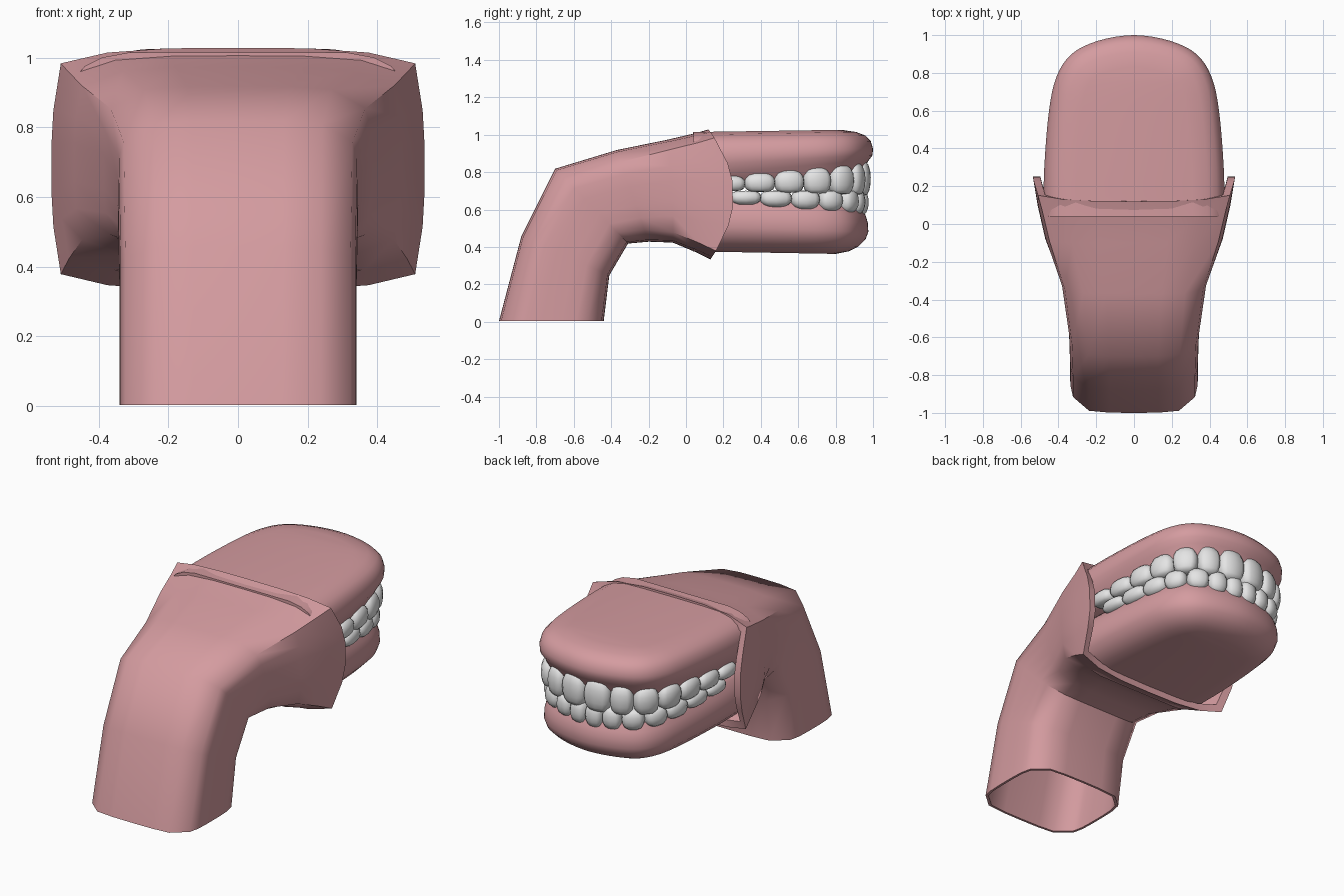
import bpy, bmesh, math
from mathutils import Vector

if "Cube" in bpy.data.objects:
    bpy.data.objects.remove(bpy.data.objects["Cube"])


def material(name, rgb):
    m = bpy.data.materials.new(name)
    m.diffuse_color = (*rgb, 1)
    m.use_nodes = True
    m.node_tree.nodes["Principled BSDF"].inputs["Base Color"].default_value = m.diffuse_color
    return m


PINK = material("gum pink", (0.66, 0.33, 0.35))
WHITE = material("tooth white", (0.78, 0.78, 0.78))


def finish(bm, name, mat, angle):
    bmesh.ops.recalc_face_normals(bm, faces=bm.faces[:])
    me = bpy.data.meshes.new(name)
    bm.to_mesh(me)
    bm.free()
    me.materials.append(mat)
    me.shade_smooth()
    me.set_sharp_from_angle(angle=math.radians(angle))
    ob = bpy.data.objects.new(name, me)
    bpy.context.collection.objects.link(ob)
    return ob


def bridge(bm, a, b, closed):
    n = len(a)
    for i in range(n if closed else n - 1):
        j = (i + 1) % n
        bm.faces.new((a[i], a[j], b[j], b[i]))


# Throat sleeve: bent tube with a flared, folded lip
# each section: top y, top z, bottom y, bottom z, half width, bulge, corner
SECTIONS = [
    (-1.00, .015, -.44, .015, .34, 0, .70),
    (-.88, .47, -.41, .26, .34, 0, .70),
    (-.70, .83, -.31, .43, .345, 0, .70),
    (-.37, .93, -.20, .44, .385, 0, .74),
    (-.10, .985, -.07, .435, .47, .01, .80),
    (.05, 1.02, .05, .385, .51, .05, .84),
    (.12, 1.04, .13, .345, .535, .13, .87),
]


def sleeve_ring(bm, sec, wall):
    ty, tz, by, bz, w, bulge, k = sec
    top, bot = Vector((0, ty, tz)), Vector((0, by, bz))
    mid, half = (top + bot) / 2, (top - bot) / 2
    fwd = Vector((0, half.z, -half.y)).normalized()
    q = [(0, 1), (.38, .995), (.70, .96), (.95, k), (.99, .48), (1, .2)]
    right = q + [(u, -v) for u, v in reversed(q)]
    prof = right + [(-u, v) for u, v in reversed(right[1:-1])]
    su, sv = 1 - wall / w, 1 - wall / half.length
    return [bm.verts.new(mid + half * v * sv + Vector((u * w * su, 0, 0))
                         + fwd * bulge * (1 - v * v)) for u, v in prof]


bm = bmesh.new()
outer = [sleeve_ring(bm, s, 0) for s in SECTIONS]
inner = [sleeve_ring(bm, s, .014 + .026 * (i / 6) ** 2) for i, s in enumerate(SECTIONS)]
rings = outer + inner[::-1]
for i, ring in enumerate(rings):
    bridge(bm, ring, rings[(i + 1) % len(rings)], True)
bmesh.ops.translate(bm, verts=bm.verts[:], vec=(0, 0, -.012))
finish(bm, "throat_sleeve", PINK, 50)

# Jaw arch outline, smoothed through a few control points
HALF = [(.48, .04), (.475, .3), (.45, .6), (.41, .78), (.33, .9), (.19, .97)]
CTRL = [Vector(p) for p in HALF] + [Vector((0, 1.0))] + [Vector((-x, y)) for x, y in reversed(HALF)]


def smooth_path(c, steps):
    out = []
    for i in range(len(c) - 1):
        p0, p1, p2 = c[max(i - 1, 0)], c[i], c[i + 1]
        p3 = c[min(i + 2, len(c) - 1)]
        for s in range(steps):
            t = s / steps
            out.append(.5 * (2 * p1 + (p2 - p0) * t + (2 * p0 - 5 * p1 + 4 * p2 - p3) * t * t
                             + (3 * p1 - p0 - 3 * p2 + p3) * t ** 3))
    return out + [c[-1].copy()]


ARCH = smooth_path(CTRL, 4)


def tangent(i):
    return (ARCH[min(i + 1, len(ARCH) - 1)] - ARCH[max(i - 1, 0)]).normalized()


def inset(i, d):
    t = tangent(i)
    return ARCH[i] + Vector((-t.y, t.x)) * d


# Gums: layers of (inset, height at front, height at back), capped across
def gum(name, layers):
    bm = bmesh.new()
    rings = []
    for d, zf, zb in layers:
        ring = []
        for i in range(len(ARCH)):
            p = inset(i, d)
            t = min(max((p.y - .1) / .85, 0), 1)
            ring.append(bm.verts.new((p.x, p.y, zb + (zf - zb) * t)))
        rings.append(ring)
    for a, b in zip(rings, rings[1:]):
        bridge(bm, a, b, False)
    n = len(ARCH)
    for ring in (rings[0], rings[-1]):
        for i in range(n // 2 - 1):
            bm.faces.new((ring[i], ring[i + 1], ring[n - 2 - i], ring[n - 1 - i]))
        m = n // 2
        bm.faces.new((ring[m - 1], ring[m], ring[m + 1]))
    bm.faces.new([r[0] for r in rings] + [r[-1] for r in reversed(rings)])
    finish(bm, name, PINK, 60)


gum("upper_gum", [(.09, .73, .72), (.055, .80, .74), (.025, .86, .79), (.003, .89, .84), (0, .925, .89),
                  (.012, .965, .94), (.04, .995, .975), (.09, 1.015, 1.0), (.17, 1.028, 1.015)])
gum("lower_gum", [(.09, .66, .68), (.065, .61, .65), (.04, .57, .61), (.028, .53, .56), (.025, .48, .51),
                  (.04, .44, .46), (.08, .40, .415), (.13, .375, .39), (.20, .36, .375)])


# Teeth: rounded blocks spaced along the arch, mirrored left and right
def power(v, e):
    return math.copysign(abs(v) ** e, v)


def tooth_row(name, widths, depth, zgum, zbite):
    total = sum(widths)
    start = len(ARCH) // 2
    for side in (1, -1):
        s = 0
        for k, w in enumerate(widths):
            target, s = s + w / 2, s + w
            # walk back along the arch to the tooth centre
            i, run = start, 0
            while i > 1:
                a, b = inset(i, depth), inset(i - 1, depth)
                step = (b - a).length
                if run + step >= target:
                    break
                run += step
                i -= 1
            f = min((target - run) / step, 1)
            c = a.lerp(b, f)
            tan = tangent(i).lerp(tangent(i - 1), f).normalized()
            out = Vector((tan.y, -tan.x))
            t = target / total
            zg = zgum[0] + (zgum[1] - zgum[0]) * t
            zb = zbite[0] + (zbite[1] - zbite[0]) * t
            bm = bmesh.new()
            bmesh.ops.create_uvsphere(bm, u_segments=12, v_segments=8, radius=1)
            for v in bm.verts:
                r = math.hypot(v.co.x, v.co.y)
                ang = math.atan2(v.co.y, v.co.x)
                # squarer at the bite, arched toward the gum (+z local)
                rr = r ** (.75 if v.co.z > 0 else .45)
                lx = power(math.cos(ang), .7) * rr * w * .53
                ly = power(math.sin(ang), .7) * rr * .055
                h = (zg + zb) / 2 + (zg - zb) / 2 * v.co.z
                p = c + tan * lx + out * ly
                v.co = (p.x * side, p.y, h)
            finish(bm, f"{name}_{'right' if side > 0 else 'left'}_{k + 1}", WHITE, 60)


tooth_row("upper_tooth", [.15, .125, .135, .145, .155, .16, .15], .062, (.875, .775), (.67, .70))
tooth_row("lower_tooth", [.10, .105, .12, .125, .15, .165, .16], .075, (.56, .63), (.705, .70))
